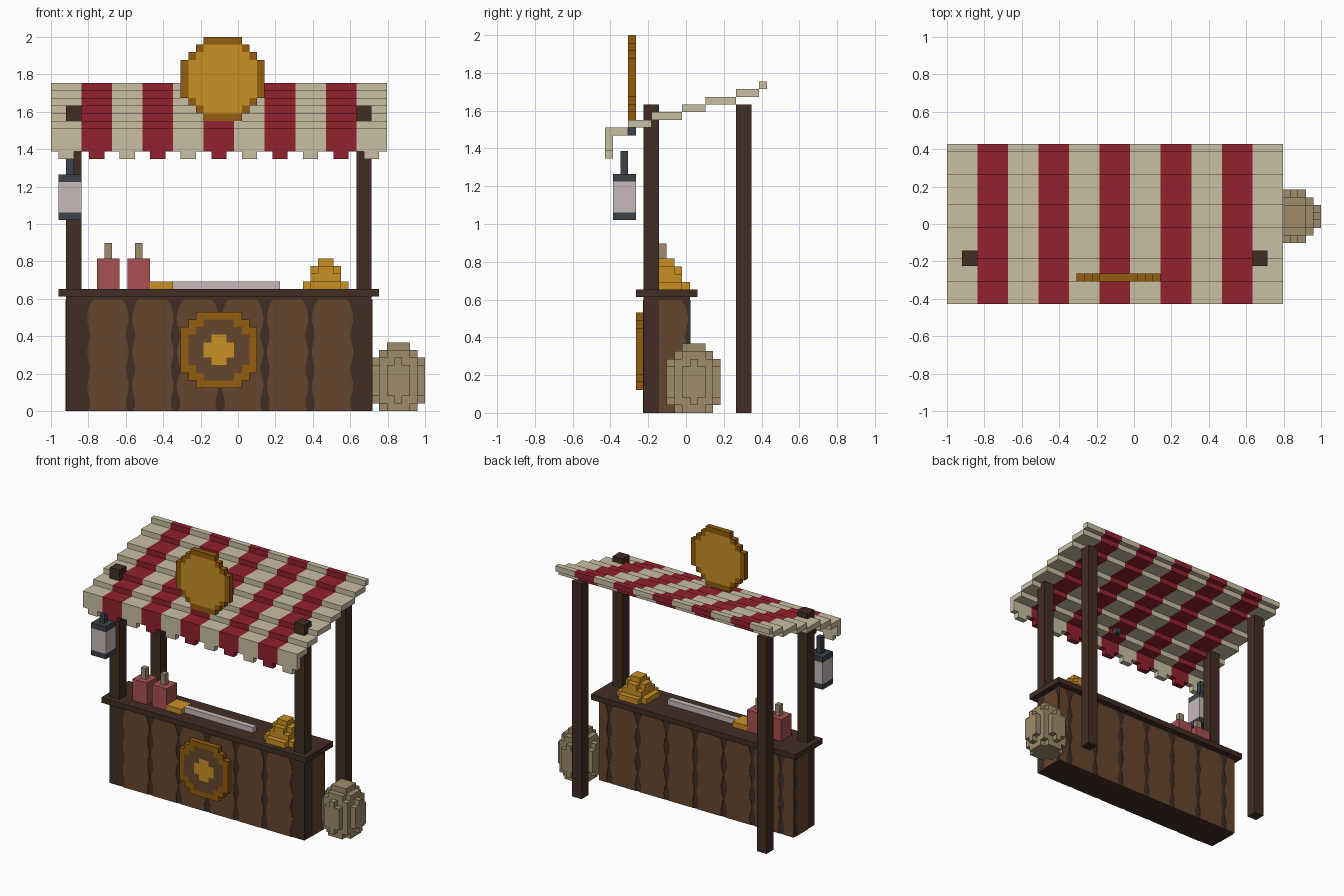
import bpy, bmesh, math
from mathutils import Vector

if "Cube" in bpy.data.objects:
    bpy.data.objects.remove(bpy.data.objects["Cube"])

V = 2 / 49                      # voxel size; parts are placed on an (i, j, k) grid
OX, OY = -1.0, -10.5 * V


def lin(c):
    c /= 255
    return c / 12.92 if c <= 0.04045 else ((c + 0.055) / 1.055) ** 2.4


PALETTE = {
    "cream": (202, 191, 163), "red": (146, 33, 46), "dark_wood": (66, 45, 35),
    "plank_wood": (101, 70, 45), "gold": (201, 144, 36), "bronze": (147, 93, 14),
    "sackcloth": (157, 139, 107), "rose": (168, 80, 82), "pale": (200, 185, 185),
    "slate": (60, 66, 74)}
MATS = {}
for name, rgb in PALETTE.items():
    MATS[name] = bpy.data.materials.new(name)
    MATS[name].diffuse_color = (*[lin(c) for c in rgb], 1)


def finish(bm, name, mats):
    bmesh.ops.recalc_face_normals(bm, faces=bm.faces)
    me = bpy.data.meshes.new(name)
    bm.to_mesh(me)
    bm.free()
    for m in mats:
        me.materials.append(MATS[m])
    ob = bpy.data.objects.new(name, me)
    bpy.context.collection.objects.link(ob)
    return ob


def add_box(bm, i0, i1, j0, j1, k0, k1, mat=0):
    geo = bmesh.ops.create_cube(bm, size=1)
    for v in geo["verts"]:
        v.co = ((i0 + (v.co.x + .5) * (i1 - i0)) * V + OX,
                (j0 + (v.co.y + .5) * (j1 - j0)) * V + OY,
                (k0 + (v.co.z + .5) * (k1 - k0)) * V)
        for f in v.link_faces:
            f.material_index = mat


def box(name, mat, *dims):
    bm = bmesh.new()
    add_box(bm, *dims)
    return finish(bm, name, [mat])


def voxels(name, cells, mats):
    """Outer skin of a set of voxels; cells maps (i, j, k) to a material slot."""
    bm = bmesh.new()
    for c, mat in cells.items():
        for ax in range(3):
            for s in (0, 1):
                n = list(c)
                n[ax] += 2 * s - 1
                if tuple(n) in cells:
                    continue
                quad = []
                for a, b in ((0, 0), (1, 0), (1, 1), (0, 1)):
                    p = list(c)
                    p[ax] += s
                    p[(ax + 1) % 3] += a if s else b
                    p[(ax + 2) % 3] += b if s else a
                    quad.append(bm.verts.new((p[0] * V + OX, p[1] * V + OY, p[2] * V)))
                bm.faces.new(quad).material_index = mat
    bmesh.ops.remove_doubles(bm, verts=bm.verts, dist=1e-4)
    return finish(bm, name, mats)


def disc(ci, ck, r):
    """Grid cells whose centres lie within r of (ci, ck), with their distance."""
    for a in range(int(ci - r) - 1, int(ci + r) + 2):
        for b in range(int(ck - r) - 1, int(ck + r) + 2):
            d = math.hypot(a + .5 - ci, b + .5 - ck)
            if d <= r:
                yield a, b, d


# striped stepped awning with scalloped front edge
bm = bmesh.new()
steps = [0, 3, 6, 10, 13, 17, 20, 21]
for s in range(11):
    i = 4 * s
    for n in range(7):
        add_box(bm, i, i + 4, steps[n], steps[n + 1], 36 + n, 37 + n, s % 2)
    add_box(bm, i, i + 4, 0, 1, 34, 36, s % 2)
    add_box(bm, i + 1, i + 3, 0, 1, 33, 34, s % 2)
finish(bm, "awning", ["cream", "red"])

# posts
for side, i in (("left", 2), ("right", 40)):
    box("front_post_" + side, "dark_wood", i, i + 2, 5, 7, 16, 40)
    box("rear_post_" + side, "dark_wood", i, i + 2, 17, 19, 0, 40)

# counter
box("counter_body", "dark_wood", 2, 42, 5, 11, 0, 15)
box("counter_top", "dark_wood", 1, 43, 4, 12, 15, 16)

# wavy-edged planks laid as thin plates over the dark body
X0, X1 = OX + 2 * V, OX + 42 * V
Y0, Y1 = OY + 5 * V, OY + 11 * V


def add_plank(bm, a0, a1, place, out, wave=(1, 1)):
    N, top = 28, 0.597
    left, right = [], []
    for n in range(N + 1):
        z = top * n / N
        w = 0.017 + 0.008 * math.sin(2 * math.pi * z / 0.18)
        w += 0.02 * max(0, (z - 0.56) / 0.037) ** 2       # rounded top corners
        left.append(place(a0 + w * wave[0], z))
        right.append(place(a1 - w * wave[1], z))
    f = bm.faces.new([bm.verts.new(p) for p in right + left[::-1]])
    ext = bmesh.ops.extrude_face_region(bm, geom=[f])["geom"]
    bmesh.ops.translate(bm, vec=Vector(out) * 0.004,
                        verts=[e for e in ext if isinstance(e, bmesh.types.BMVert)])


bm = bmesh.new()
seams = [-0.815 + 0.24 * n for n in range(7)]
for a, b in zip(seams, seams[1:]):
    add_plank(bm, a, b, lambda x, z: (x, Y0, z), (0, -1, 0))
    add_plank(bm, a, b, lambda x, z: (x, Y1, z), (0, 1, 0))
add_plank(bm, X0, seams[0], lambda x, z: (x, Y1, z), (0, 1, 0), (0, 1))
add_plank(bm, seams[-1], X1, lambda x, z: (x, Y1, z), (0, 1, 0), (1, 0))
for x, d in ((X0, -1), (X1, 1)):
    add_plank(bm, Y0 + 2 * V, Y1, lambda y, z: (x, y, z), (d, 0, 0), (0, 1))
finish(bm, "counter_planks", ["plank_wood"])

# round emblem on the counter front
voxels("counter_emblem",
       {(a, 4, b): 2 if d <= 2 else 1 if d <= 4 else 0 for a, b, d in disc(22, 8, 5.2)},
       ["bronze", "plank_wood", "gold"])

# coin-shaped roof sign on a short peg
voxels("roof_sign",
       {(a, 3, b): 1 if d <= 4.5 else 0 for a, b, d in disc(22.5, 43.5, 5.5)},
       ["bronze", "gold"])
box("sign_peg", "slate", 22, 23, 3, 4, 36, 38)

# hanging lantern
box("lantern_base", "slate", 1, 4, 1, 4, 25, 26)
box("lantern_glass", "pale", 1, 4, 1, 4, 26, 30)
box("lantern_cap", "slate", 1, 4, 1, 4, 30, 31)
box("lantern_hanger", "slate", 2, 3, 2, 3, 31, 34)

# bottles
for n, i in enumerate((6, 10)):
    box(f"bottle_{n + 1}", "rose", i, i + 3, 6, 9, 16, 20)
    box(f"bottle_cork_{n + 1}", "sackcloth", i + 1, i + 2, 7, 8, 20, 22)

# blade with gold hilt lying on the counter
box("blade_hilt", "gold", 13, 16, 6, 9, 16, 17)
box("blade", "pale", 16, 30, 7, 8, 16, 17)

# heap of gold
voxels("gold_heap",
       {(a, b, 16 + n): 0 for n, r in enumerate((3, 2.3, 2, 1))
        for a, b, d in disc(36, 8, r)}, ["gold"])

# sack beside the counter
voxels("sack",
       {(a, b, k): 0 for k, r in enumerate((2.6, 3.15, 3.4, 3.5, 3.5, 3.4, 3.15, 2.6, 1.6))
        for a, b, d in disc(45.5, 11.5, r)}, ["sackcloth"])

for m in bpy.data.materials:
    if m.users and not m.is_grease_pencil:
        m.use_nodes = True
        m.node_tree.nodes["Principled BSDF"].inputs["Base Color"].default_value = m.diffuse_color
